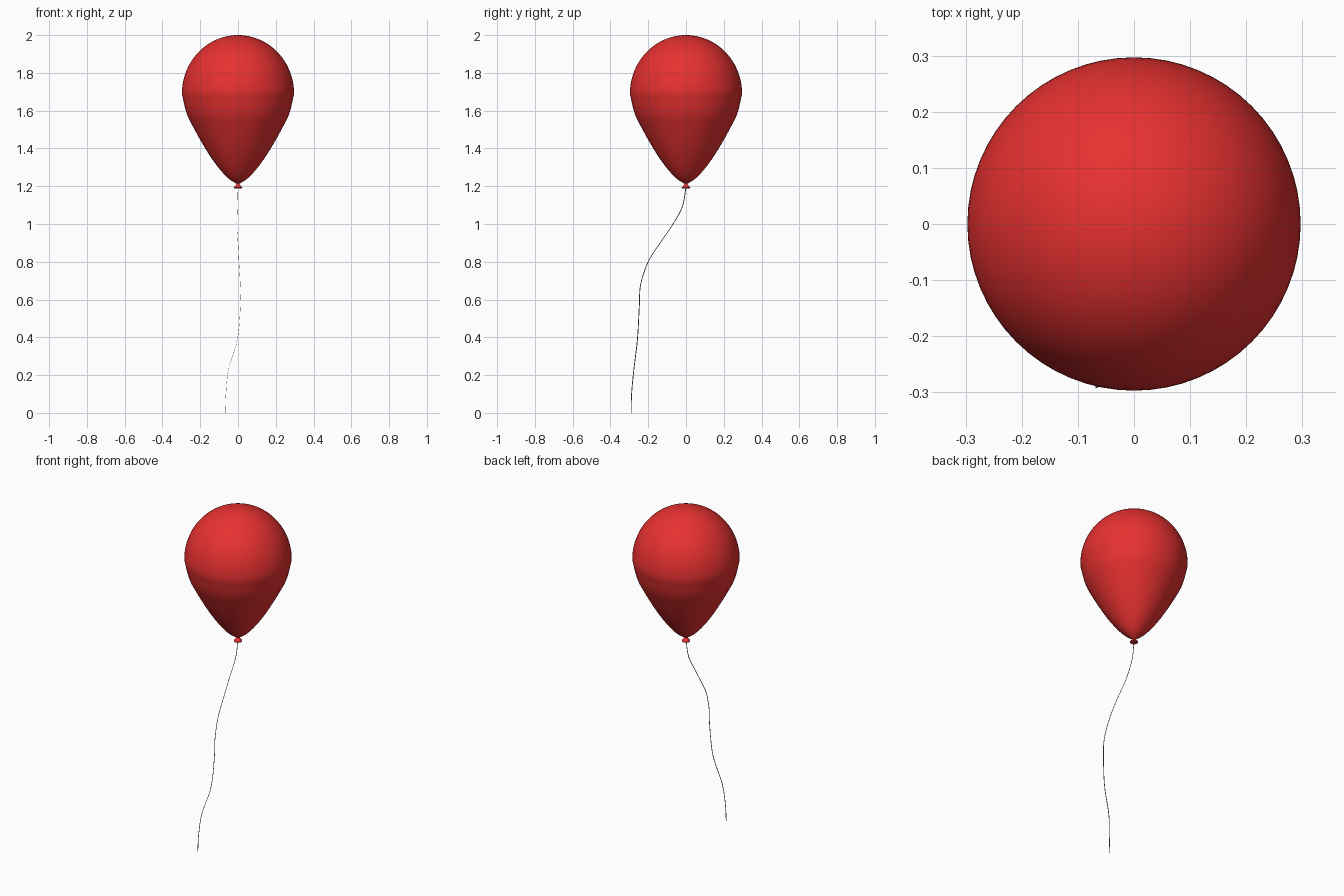
import bpy, bmesh, math
from mathutils import Vector

if "Cube" in bpy.data.objects:
    bpy.data.objects.remove(bpy.data.objects["Cube"])


def smooth_path(points, steps):
    """Catmull-Rom interpolation through a few points."""
    p = [Vector(q) for q in points]
    p = [2 * p[0] - p[1]] + p + [2 * p[-1] - p[-2]]
    out = []
    for i in range(1, len(p) - 2):
        a, b, c, d = p[i - 1:i + 3]
        for k in range(steps):
            t = k / steps
            out.append(0.5 * (2 * b + (c - a) * t + (2 * a - 5 * b + 4 * c - d) * t ** 2
                              + (3 * b - a - 3 * c + d) * t ** 3))
    out.append(p[-2])
    return out


def material(name, color):
    m = bpy.data.materials.new(name)
    m.diffuse_color = color
    m.use_nodes = True
    m.node_tree.nodes["Principled BSDF"].inputs["Base Color"].default_value = m.diffuse_color
    return m


def finish(name, bm, mat, angle=40):
    bmesh.ops.recalc_face_normals(bm, faces=bm.faces)
    mesh = bpy.data.meshes.new(name)
    bm.to_mesh(mesh)
    bm.free()
    ob = bpy.data.objects.new(name, mesh)
    bpy.context.collection.objects.link(ob)
    mesh.materials.append(mat)
    bpy.ops.object.select_all(action='DESELECT')
    ob.select_set(True)
    bpy.context.view_layer.objects.active = ob
    bpy.ops.object.shade_smooth_by_angle(angle=math.radians(angle))
    return ob


def lathe(name, profile, mat, sides=64):
    """Spin an (r, z) profile round the z axis."""
    bm = bmesh.new()
    verts = [bm.verts.new((r, 0, z)) for r, z in profile]
    edges = [bm.edges.new(e) for e in zip(verts, verts[1:])]
    bmesh.ops.spin(bm, geom=verts + edges, axis=(0, 0, 1), cent=(0, 0, 0),
                   angle=2 * math.pi, steps=sides, use_duplicate=False)
    bmesh.ops.remove_doubles(bm, verts=bm.verts, dist=0.0003)
    return finish(name, bm, mat)


red = material("red_rubber", (0.8, 0.03, 0.03, 1))
grey = material("string_grey", (0.25, 0.25, 0.25, 1))

# balloon body: elliptical dome over a tapering lower half
dome = [(0.297 * math.sin(a), 1.69 + 0.31 * math.cos(a))
        for a in (math.radians(90 * i / 24) for i in range(25))]
dome[0] = (0, 2.0)
taper = smooth_path([(0.297, 1.69, 0), (0.275, 1.595, 0), (0.244, 1.526, 0),
                     (0.170, 1.394, 0), (0.105, 1.30, 0), (0.053, 1.243, 0),
                     (0.018, 1.219, 0), (0.007, 1.213, 0)], 5)
lathe("balloon_body", dome + [(v.x, v.y) for v in taper[1:]], red)

# tied neck flaring to a small rolled lip
lathe("neck_lip", [(0.007, 1.216), (0.008, 1.211), (0.014, 1.203), (0.021, 1.196),
                   (0.023, 1.192), (0.021, 1.188), (0.012, 1.191), (0, 1.195)], red, 32)

# string: a very thin ribbon drifting towards the front
path = smooth_path([(0, 0, 1.195), (-0.003, -0.02, 1.09), (-0.006, -0.075, 0.99),
                    (0, -0.137, 0.90), (0.005, -0.20, 0.80), (0.012, -0.24, 0.68),
                    (0.013, -0.247, 0.57), (-0.003, -0.257, 0.39),
                    (-0.05, -0.276, 0.23), (-0.064, -0.288, 0.10),
                    (-0.068, -0.29, 0)], 6)
bm = bmesh.new()
half = Vector((0.0006, 0.0022, 0))
rings = []
for p in path:
    rings.append([bm.verts.new((p.x + sx * half.x, p.y + sy * half.y, p.z))
                  for sx, sy in ((-1, -1), (1, -1), (1, 1), (-1, 1))])
for a, b in zip(rings, rings[1:]):
    for i in range(4):
        j = (i + 1) % 4
        bm.faces.new((a[i], a[j], b[j], b[i]))
bm.faces.new(rings[0])
bm.faces.new(rings[-1])
finish("string", bm, grey)
